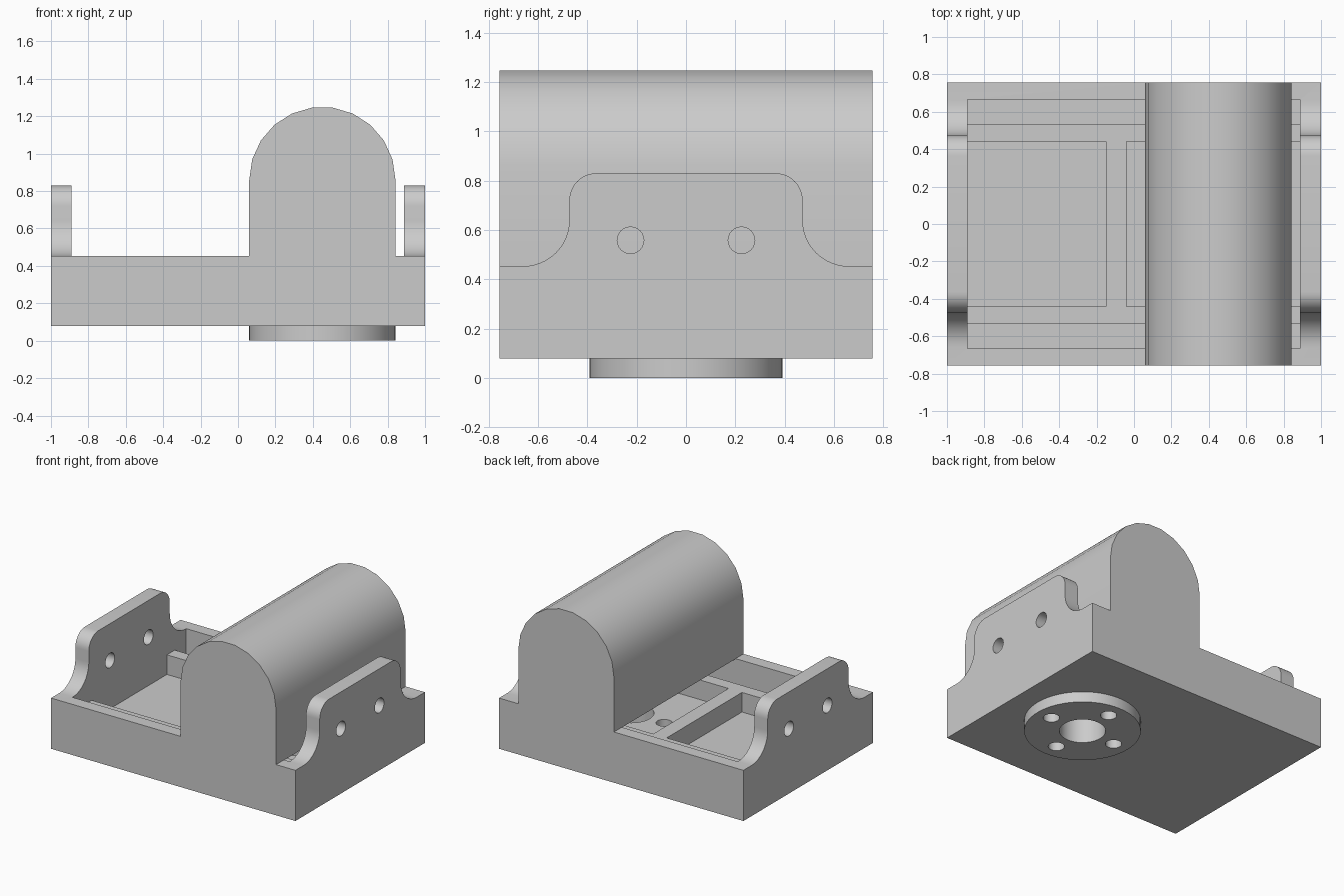
import bpy, bmesh
from math import sin, cos, pi, radians
from mathutils import Vector

old = bpy.data.objects.get("Cube")
if old:
    bpy.data.objects.remove(old, do_unlink=True)

grey = bpy.data.materials.new("plain_grey")
grey.use_nodes = True
COLOUR = (0.6, 0.6, 0.6, 1)
grey.diffuse_color = COLOUR
grey.node_tree.nodes["Principled BSDF"].inputs["Base Color"].default_value = COLOUR

HALF_D, FLOOR, RIM = 0.757, 0.2, 0.453   # half depth, tray floor, tray rim
CX, R = 0.451, 0.391                     # hood and flange centre and radius


def arc(cu, cv, r, a0, a1, n):
    """Points on an arc, angles in degrees."""
    angles = [radians(a0 + (a1 - a0) * i / n) for i in range(n + 1)]
    return [(cu + r * cos(a), cv + r * sin(a)) for a in angles]


def prism(name, points, direction):
    """Extrude a closed loop of 3D points into a solid."""
    bm = bmesh.new()
    face = bm.faces.new([bm.verts.new(p) for p in points])
    out = bmesh.ops.extrude_face_region(bm, geom=[face])["geom"]
    verts = [v for v in out if isinstance(v, bmesh.types.BMVert)]
    bmesh.ops.translate(bm, verts=verts, vec=Vector(direction))
    bmesh.ops.recalc_face_normals(bm, faces=bm.faces)
    mesh = bpy.data.meshes.new(name)
    bm.to_mesh(mesh)
    bm.free()
    mesh.materials.append(grey)
    obj = bpy.data.objects.new(name, mesh)
    bpy.context.scene.collection.objects.link(obj)
    return obj


def box(name, x0, x1, y0, y1, z0, z1):
    loop = [(x0, y0, z0), (x1, y0, z0), (x1, y0, z1), (x0, y0, z1)]
    return prism(name, loop, (0, y1 - y0, 0))


def cylinder_z(name, x, y, r, z0, z1, n):
    loop = [(u, v, z0) for u, v in arc(x, y, r, 0, 360, n)[:-1]]
    return prism(name, loop, (0, 0, z1 - z0))


def combine(target, other, operation):
    """Apply a boolean with another solid, then discard that solid."""
    mod = target.modifiers.new("combine", "BOOLEAN")
    mod.operation, mod.object, mod.solver = operation, other, "EXACT"
    bpy.context.view_layer.objects.active = target
    bpy.ops.object.modifier_apply(modifier=mod.name)
    bpy.data.objects.remove(other, do_unlink=True)


# Tray block with the round mounting flange underneath
body = box("tray_with_hood", -1, 1, -HALF_D, HALF_D, 0.078, RIM)
combine(body, cylinder_z("flange", CX, 0, R, 0, 0.12, 64), "UNION")

# Hollow of the tray: upper space, two pockets, two side channels
LEFT, RIGHT, LEDGE = -0.89, 0.888, 0.345
hollows = [
    (LEFT, RIGHT, -0.665, 0.665, LEDGE, 0.6),
    (LEFT, -0.15, -0.44, 0.44, FLOOR, 0.5),
    (-0.04, RIGHT, -0.44, 0.44, FLOOR, 0.5),
    (LEFT, RIGHT, 0.532, 0.665, FLOOR, 0.5),
    (LEFT, RIGHT, -0.665, -0.532, FLOOR, 0.5),
]
for dims in hollows:
    combine(body, box("hollow", *dims), "DIFFERENCE")

# Shaft hole and four bolt holes through floor and flange
combine(body, cylinder_z("shaft_hole", CX, 0, 0.155, -0.1, 0.3, 40), "DIFFERENCE")
for i in range(4):
    x, y = CX + 0.272 * cos(i * pi / 2), 0.272 * sin(i * pi / 2)
    combine(body, cylinder_z("bolt_hole", x, y, 0.055, -0.1, 0.3, 24), "DIFFERENCE")

# Arched hood bridging the tray from front to back
arch = [(CX - R, RIM - 0.002), (CX + R, RIM - 0.002)] + arc(CX, 0.859, R, 0, 180, 11)
hood = prism("hood", [(x, -HALF_D, z) for x, z in arch], (0, 2 * HALF_D, 0))
combine(body, hood, "UNION")

# Side brackets with flared feet and rounded shoulders
half = arc(0.66, 0.64, 0.187, 270, 180, 12) + arc(0.363, 0.72, 0.11, 0, 90, 10)
side = [(0.66, 0.4)] + half
side += [(-y, z) for y, z in reversed(side)]
for x0, x1 in ((-1, LEFT), (RIGHT, 1)):
    bracket = prism("bracket", [(x0, y, z) for y, z in side], (x1 - x0, 0, 0))
    for s in (-1, 1):
        loop = [(x0 - 0.02, y, z) for y, z in arc(s * 0.225, 0.558, 0.054, 0, 360, 24)[:-1]]
        combine(bracket, prism("screw_hole", loop, (x1 - x0 + 0.04, 0, 0)), "DIFFERENCE")
    combine(body, bracket, "UNION")

# Clean flat areas and smooth the curved ones
bm = bmesh.new()
bm.from_mesh(body.data)
bmesh.ops.remove_doubles(bm, verts=bm.verts, dist=0.0002)
bmesh.ops.dissolve_limit(bm, angle_limit=radians(0.5), verts=bm.verts, edges=bm.edges)
bm.to_mesh(body.data)
bm.free()
bpy.ops.object.select_all(action="DESELECT")
body.select_set(True)
bpy.context.view_layer.objects.active = body
bpy.ops.object.shade_smooth_by_angle(angle=radians(30))
